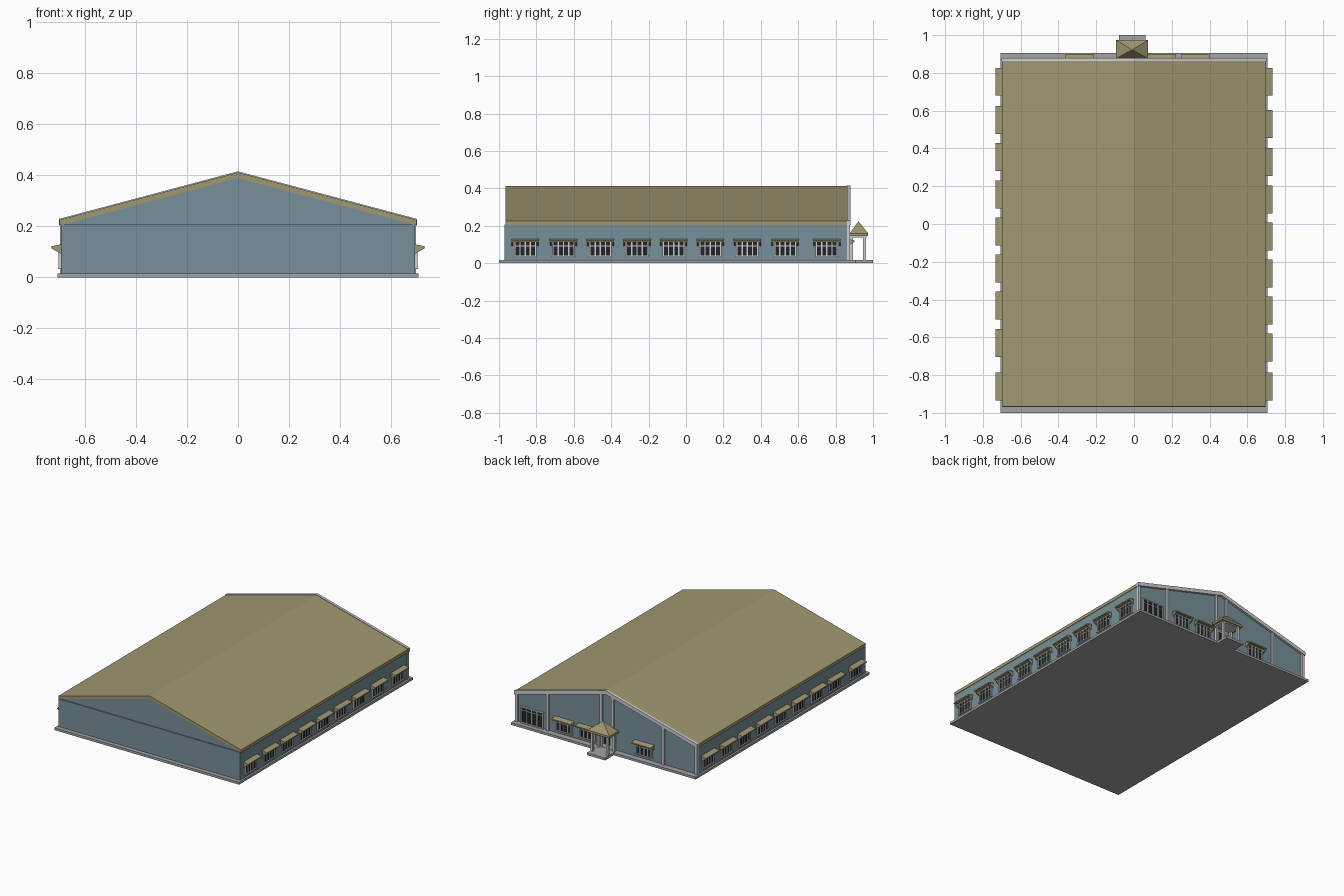
import bpy, bmesh, math
from mathutils import Matrix

if "Cube" in bpy.data.objects:
    bpy.data.objects.remove(bpy.data.objects["Cube"])


def material(name, rgb):
    m = bpy.data.materials.new(name)
    m.diffuse_color = (*rgb, 1)
    m.use_nodes = True
    m.node_tree.nodes["Principled BSDF"].inputs["Base Color"].default_value = m.diffuse_color
    return m


OLIVE = material("olive_roofing", (0.355, 0.315, 0.165))
BLUE = material("blue_grey_siding", (0.19, 0.28, 0.325))
WHITE = material("pale_trim", (0.62, 0.62, 0.64))
GREY = material("concrete_grey", (0.37, 0.37, 0.38))
DARK = material("dark_glass", (0.015, 0.017, 0.02))


def add_box(bm, x0, x1, y0, y1, z0, z1):
    mat = Matrix.Translation(((x0 + x1) / 2, (y0 + y1) / 2, (z0 + z1) / 2)) \
        @ Matrix.Diagonal((x1 - x0, y1 - y0, z1 - z0, 1))
    bmesh.ops.create_cube(bm, size=1, matrix=mat)


def add_prism(bm, pts, a, b, axis):
    """Extrude a 2D profile along x or y from a to b."""
    def put(p, t):
        return (t, p[0], p[1]) if axis == 'x' else (p[0], t, p[1])
    v0 = [bm.verts.new(put(p, a)) for p in pts]
    v1 = [bm.verts.new(put(p, b)) for p in pts]
    bm.faces.new(v0)
    bm.faces.new(v1[::-1])
    n = len(pts)
    for i in range(n):
        bm.faces.new((v0[i], v1[i], v1[(i + 1) % n], v0[(i + 1) % n]))


def mesh_of(name, bm, mat):
    bmesh.ops.recalc_face_normals(bm, faces=bm.faces)
    me = bpy.data.meshes.new(name)
    bm.to_mesh(me)
    bm.free()
    me.materials.append(mat)
    return me


def place(name, me, mw=Matrix()):
    ob = bpy.data.objects.new(name, me)
    ob.matrix_world = mw
    bpy.context.collection.objects.link(ob)
    return ob


def boxes(name, mat, *specs):
    bm = bmesh.new()
    for s in specs:
        add_box(bm, *s)
    return place(name, mesh_of(name, bm, mat))


def prism(name, mat, pts, a, b, axis='y'):
    bm = bmesh.new()
    add_prism(bm, pts, a, b, axis)
    return place(name, mesh_of(name, bm, mat))


# Main dimensions
W, EAVE, RIDGE, SLAB = 0.695, 0.226, 0.412, 0.016
SLOPE = (RIDGE - EAVE) / 0.70


def top(x):
    return RIDGE - SLOPE * abs(x)


def chevron(w, upper, lower):
    return [(-w, top(w) + upper), (0, RIDGE + upper), (w, top(w) + upper),
            (w, top(w) - lower), (0, RIDGE - lower), (-w, top(w) - lower)]


# Concrete base and porch step
boxes("base_slab", GREY, (-0.708, 0.708, -1, 0.905, 0, SLAB))
boxes("porch_step", GREY, (-0.08, 0.06, 0.905, 1, 0, SLAB))

# Walls with gables, and slightly proud lower front wall
prism("walls", BLUE, [(-W, SLAB), (W, SLAB), (W, top(W) - 0.015),
                      (0, RIDGE - 0.015), (-W, top(W) - 0.015)], -0.963, 0.864)
boxes("front_lower_wall", BLUE, (-W, W, -0.97, -0.96, SLAB, 0.208))

# Roof slab and rear gable trim
prism("roof", OLIVE, chevron(0.70, 0, 0.022), -0.966, 0.866)
prism("rear_gable_trim", WHITE, chevron(0.702, 0.004, 0.022), 0.862, 0.88)

# Rear wall pilasters
bm = bmesh.new()
for x in (-0.689, -0.435, -0.048, 0.04, 0.45, 0.689):
    add_box(bm, x - 0.009, x + 0.009, 0.86, 0.876, SLAB, top(x) - 0.018)
place("rear_pilasters", mesh_of("rear_pilasters", bm, WHITE))


# Window parts: x runs along the wall, +y points outwards
def frame_bmesh(w, z0, z1, panes, transom):
    bm = bmesh.new()
    t = 0.007
    add_box(bm, -w - t, w + t, -0.002, 0.011, z0, z0 + t)
    add_box(bm, -w - t, w + t, -0.002, 0.009, z1 - t, z1)
    add_box(bm, -w, w, -0.002, 0.006, transom - 0.002, transom + 0.002)
    for i in range(panes + 1):
        x = -w + 2 * w * i / panes
        add_box(bm, x - t / 2, x + t / 2, -0.002, 0.009, z0, z1)
    return bm


def glass_mesh(w, z0, z1):
    bm = bmesh.new()
    add_box(bm, -w, w, -0.002, 0.003, z0, z1)
    return mesh_of("window_glass", bm, DARK)


frame_me = mesh_of("window_frame", frame_bmesh(0.056, 0.033, 0.12, 4, 0.092), WHITE)
glass_me = glass_mesh(0.056, 0.035, 0.118)

# Awning: sloping board with triangular end brackets
bm = bmesh.new()
add_prism(bm, [(-0.002, 0.130), (0.037, 0.122), (0.037, 0.114), (-0.002, 0.122)],
          -0.074, 0.074, 'x')
for s in (-1, 1):
    add_prism(bm, [(-0.002, 0.124), (0.034, 0.116), (0.034, 0.112), (-0.002, 0.092)],
              s * 0.064, s * 0.072, 'x')
awning_me = mesh_of("awning", bm, OLIVE)


def window(x, y, angle):
    mw = Matrix.Translation((x, y, 0)) @ Matrix.Rotation(angle, 4, 'Z')
    for name, me in (("window_frame", frame_me), ("window_glass", glass_me),
                     ("awning", awning_me)):
        place(name, me, mw)


for y in (-0.86, -0.655, -0.458, -0.262, -0.066, 0.13, 0.328, 0.53, 0.753):
    window(W, y, -math.pi / 2)
for y in (-0.86, -0.63, -0.432, -0.235, -0.04, 0.155, 0.355, 0.55, 0.753):
    window(-W, y, math.pi / 2)
for x in (-0.288, 0.145, 0.326):
    window(x, 0.864, 0)

# Tall glazed doors in the end bay
end = Matrix.Translation((0.572, 0.864, 0))
place("glazed_door_frame",
      mesh_of("glazed_door_frame", frame_bmesh(0.082, SLAB, 0.132, 4, 0.105), WHITE), end)
place("glazed_door_glass", glass_mesh(0.082, SLAB, 0.13), end)

# Entrance door behind the porch
boxes("entrance_door", WHITE, (-0.04, 0.03, 0.862, 0.871, SLAB, 0.125))
boxes("entrance_door_glass", DARK, (-0.032, -0.008, 0.862, 0.873, 0.04, 0.115),
      (-0.002, 0.022, 0.862, 0.873, 0.04, 0.115))

# Porch posts, canopy and pyramid roof
boxes("porch_posts", WHITE, *[(x - 0.008, x + 0.008, y - 0.008, y + 0.008, SLAB, 0.146)
                              for x in (-0.07, 0.05) for y in (0.886, 0.955)])
boxes("porch_beam", WHITE, (-0.08, 0.06, 0.876, 0.964, 0.137, 0.146))
boxes("porch_canopy", OLIVE, (-0.095, 0.075, 0.876, 0.974, 0.145, 0.16))
bm = bmesh.new()
base = [bm.verts.new(p) for p in ((-0.095, 0.876, 0.16), (0.075, 0.876, 0.16),
                                  (0.075, 0.974, 0.16), (-0.095, 0.974, 0.16))]
peak = bm.verts.new((-0.01, 0.922, 0.224))
bm.faces.new(base[::-1])
for i in range(4):
    bm.faces.new((base[i], base[(i + 1) % 4], peak))
place("porch_roof", mesh_of("porch_roof", bm, OLIVE))
